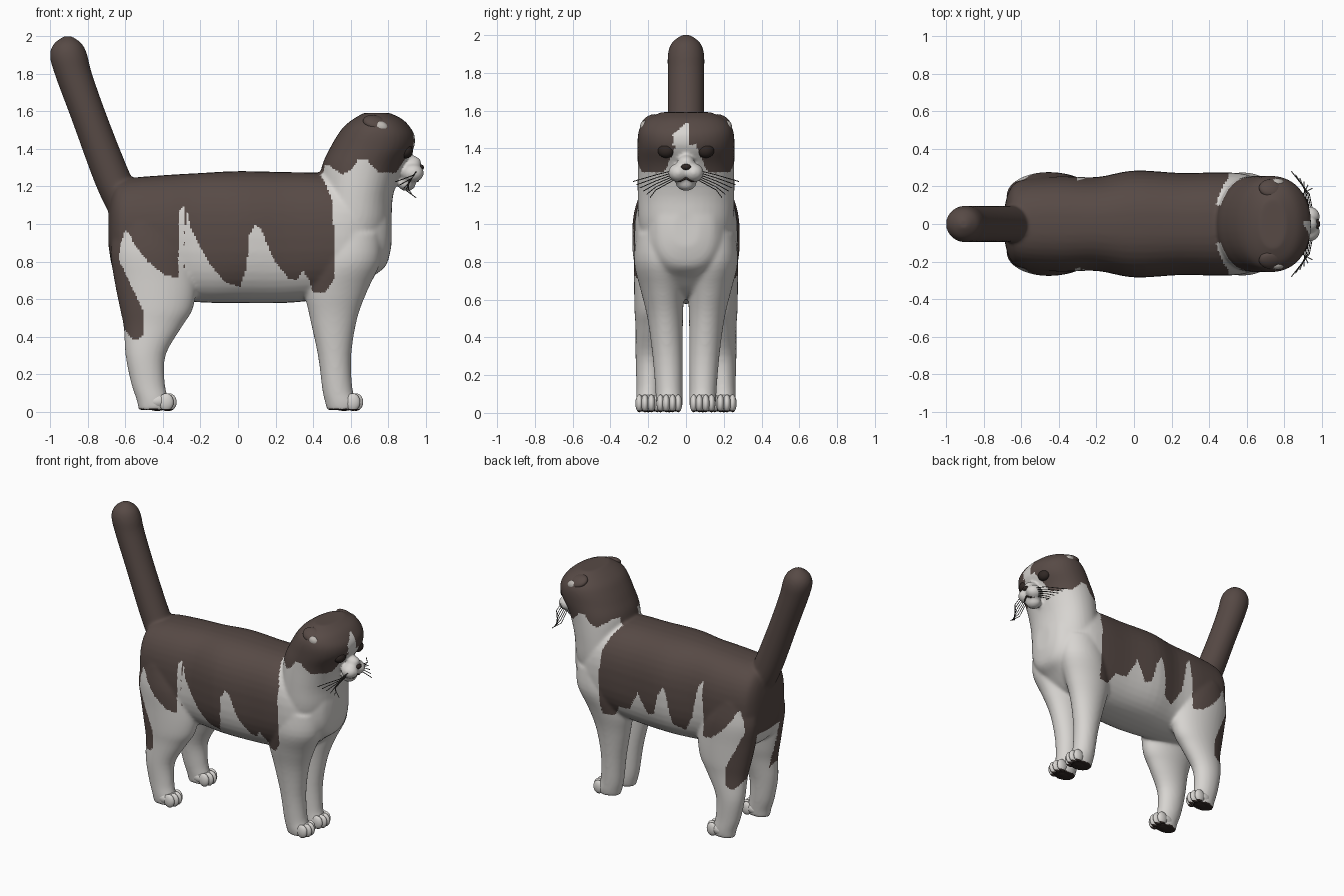
import bpy, bmesh, math
from mathutils import Matrix, Vector, Euler

if "Cube" in bpy.data.objects:
    bpy.data.objects.remove(bpy.data.objects["Cube"])


def material(name, rgb):
    m = bpy.data.materials.new(name)
    m.diffuse_color = (*rgb, 1)
    m.use_nodes = True
    m.node_tree.nodes["Principled BSDF"].inputs["Base Color"].default_value = m.diffuse_color
    return m


BROWN = material("brown fur", (0.095, 0.068, 0.060))
WHITE = material("white fur", (0.68, 0.66, 0.635))
DARK = material("dark brown", (0.030, 0.021, 0.018))
WHISKER = material("whisker grey", (0.06, 0.055, 0.05))
EAR = material("ear lining", (0.50, 0.47, 0.44))


def catmull(rows, n=4):
    """Resample the section rows smoothly."""
    out = []
    for i in range(len(rows) - 1):
        a, b, c, d = (rows[min(max(j, 0), len(rows) - 1)] for j in range(i - 1, i + 3))
        for k in range(n):
            t = k / n
            out.append([0.5 * (2 * q + (r - p) * t + (2 * p - 5 * q + 4 * r - s) * t * t
                               + (3 * q - p - 3 * r + s) * t ** 3)
                        for p, q, r, s in zip(a, b, c, d)])
    return out + [rows[-1]]


def loft(bm, rows, axis="z", power=2.0, mirror=1, seg=40):
    """Rows: position on axis, centre and radius (x or z), centre and radius in y."""
    rings = []
    for t, c, r, cy, ry in catmull(rows):
        ring = []
        for k in range(seg):
            a = 2 * math.pi * k / seg
            u, v = math.cos(a), math.sin(a)
            u = math.copysign(abs(u) ** (2 / power), u) * r + c
            v = (math.copysign(abs(v) ** (2 / power), v) * ry + cy) * mirror
            ring.append(bm.verts.new((u, v, t) if axis == "z" else (t, v, u)))
        rings.append(ring)
    for p, q in zip(rings, rings[1:]):
        for k in range(seg):
            bm.faces.new((p[k], p[(k + 1) % seg], q[(k + 1) % seg], q[k]))
    bm.faces.new(rings[0][::-1])
    bm.faces.new(rings[-1])


def ball(bm, centre, radii, rot=(0, 0, 0)):
    mat = (Matrix.Translation(centre) @ Euler(rot).to_matrix().to_4x4()
           @ Matrix.Diagonal((*radii, 1)))
    bmesh.ops.create_uvsphere(bm, u_segments=24, v_segments=14, radius=1, matrix=mat)


def finish(bm, name, mats):
    bmesh.ops.recalc_face_normals(bm, faces=bm.faces)
    me = bpy.data.meshes.new(name)
    bm.to_mesh(me)
    bm.free()
    ob = bpy.data.objects.new(name, me)
    bpy.context.collection.objects.link(ob)
    for m in mats:
        me.materials.append(m)
    for p in me.polygons:
        p.use_smooth = True
    return ob


def lerp(table, x):
    if x <= table[0][0]:
        return table[0][1]
    for (a, p), (b, q) in zip(table, table[1:]):
        if x <= b:
            return p + (q - p) * (x - a) / (b - a)
    return table[-1][1]


# Body, neck with head, tail and legs, fused into one skin
bm = bmesh.new()
loft(bm, [(-.69, .98, .10, 0, .09), (-.665, .97, .22, 0, .18), (-.6, .945, .295, 0, .235),
          (-.4, .93, .33, 0, .255), (-.2, .927, .345, 0, .25), (0, .93, .352, 0, .285),
          (.25, .928, .349, 0, .272), (.45, .935, .337, 0, .275), (.6, .935, .31, 0, .265),
          (.72, .96, .24, 0, .21), (.79, .97, .19, 0, .15), (.818, .97, .09, 0, .07)],
     axis="x", power=2.5)
loft(bm, [(.85, .6, .17, 0, .22), (1.0, .615, .2, 0, .25), (1.15, .63, .197, 0, .256),
          (1.3, .66, .215, 0, .256), (1.4, .712, .224, 0, .257), (1.47, .735, .207, 0, .255),
          (1.52, .74, .175, 0, .24), (1.56, .745, .13, 0, .2), (1.592, .74, .07, 0, .13)],
     power=2.15)
loft(bm, [(1.0, -.55, .1, 0, .1), (1.1, -.6, .11, 0, .1), (1.25, -.672, .104, 0, .097),
          (1.55, -.787, .098, 0, .096), (1.8, -.878, .1, 0, .097), (1.9, -.903, .1, 0, .096),
          (1.96, -.907, .076, 0, .075), (2.0, -.907, .025, 0, .025)])
ball(bm, (.90, 0, 1.215), (.05, .055, .04))
ball(bm, (.925, 0, 1.325), (.055, .045, .04))
for s in (1, -1):
    ball(bm, (.932, s * .04, 1.272), (.06, .055, .05))
    loft(bm, [(1.0, -.5, .16, .13, .12), (.85, -.465, .215, .15, .125),
              (.7, -.44, .22, .155, .12), (.55, -.435, .195, .165, .108),
              (.45, -.455, .155, .175, .092), (.3, -.493, .107, .19, .077),
              (.15, -.48, .09, .195, .068), (.06, -.455, .085, .2, .064),
              (.008, -.45, .08, .2, .058)], mirror=s)
    loft(bm, [(.95, .6, .16, .14, .12), (.8, .575, .185, .14, .135),
              (.65, .525, .168, .125, .115), (.5, .51, .127, .11, .094),
              (.3, .515, .089, .097, .08), (.12, .53, .081, .09, .072),
              (.05, .55, .086, .088, .07), (.008, .555, .08, .088, .062)], mirror=s)
body = finish(bm, "cat_body", [])
rem = body.modifiers.new("fuse", "REMESH")
rem.mode, rem.voxel_size = "VOXEL", 0.01
smo = body.modifiers.new("soften", "SMOOTH")
smo.factor, smo.iterations = 0.5, 10
deps = bpy.context.evaluated_depsgraph_get()
mesh = bpy.data.meshes.new_from_object(body.evaluated_get(deps))
body.modifiers.clear()
body.data = mesh
mesh.materials.clear()
for m in (WHITE, BROWN, DARK):
    mesh.materials.append(m)

# Lower edge of the brown saddle on each flank, and of the brown cap on the head
REAR = [(-.7, .74), (-.645, .78), (-.625, .89), (-.605, .965), (-.58, .95), (-.55, .89),
        (-.48, .80), (-.39, .725), (-.32, .715)]
NEAR = REAR + [(-.287, .76), (-.285, .9), (-.315, 1.07), (-.29, 1.09), (-.275, 1.08),
               (-.25, .97), (-.16, .8), (-.07, .69), (.01, .665), (.045, .76), (.06, .94),
               (.09, 1.0), (.125, .97), (.19, .81), (.27, .71), (.315, .7), (.345, .755),
               (.38, .7), (.4, .635), (.46, .63), (.51, .7)]
NEAR = sorted(NEAR)
FAR = REAR + [(-.315, .9), (-.3, 1.1), (-.27, 1.06), (-.22, .82), (-.15, .7), (-.07, .73),
              (-.035, .95), (-.01, 1.0), (.03, .93), (.07, .78), (.12, .76), (.17, .85),
              (.2, .9), (.23, .84), (.28, .75), (.37, .74), (.42, .66), (.5, .65)]
FRONT = [(.7, .51), (.92, .515), (1.13, .50), (1.22, .465), (1.29, .42)]
CAP = [(.4, 1.33), (.49, 1.31), (.555, 1.265), (.605, 1.29), (.645, 1.35), (.69, 1.34),
       (.75, 1.275), (.83, 1.27), (.9, 1.3)]


def is_brown(x, y, z):
    if x > .42 and z > lerp(CAP, x):
        if x < .8:
            return True
        if z > 1.42:
            return not -.07 * min(1, (1.535 - z) / .06) < y < .012 or z > 1.535
        return abs(y) > .05 + .45 * (1.42 - z)
    if z > 1.22 and x < .55 and abs(y) < .1:
        return True
    if x < lerp(FRONT, z) and z > lerp(NEAR if y < 0 else FAR, x):
        return True
    # patch down the back of each thigh
    return (abs(y) > .13 and z < .82 and x < min(-.5, -.63 + .47 * (.8 - z))
            and z > .385 + ((x + .545) / .05) ** 2 * .04)


for p in mesh.polygons:
    p.use_smooth = True
    if p.center.z < .02 and p.normal.z < -.6:
        p.material_index = 2
    else:
        p.material_index = int(is_brown(*p.center))

# Paws with four toes each, dark pads underneath
for leg, px, py in (("front", .6, .088), ("hind", -.395, .2)):
    bm = bmesh.new()
    for s in (1, -1):
        ball(bm, (px - .035, s * py, .055), (.08, .066, .052))
        for k, off in enumerate((-.047, -.017, .017, .047)):
            ball(bm, (px + (.028 if k in (1, 2) else .012), s * py + off, .05),
                 (.04, .021, .047))
    toes = finish(bm, leg + "_paws", [WHITE, DARK])
    for p in toes.data.polygons:
        p.material_index = int(p.center.z < .016 and p.normal.z < -.5)

# Folded ears: brown flap over a pale lining
flap, lining, eyes = bmesh.new(), bmesh.new(), bmesh.new()
for s in (1, -1):
    ball(flap, (.735, s * .19, 1.54), (.07, .055, .03), (s * -.55, .25, 0))
    ball(lining, (.762, s * .212, 1.512), (.042, .03, .036), (s * -.4, .3, 0))
    ball(eyes, (.896, s * .105, 1.388), (.036, .045, .038), (0, 0, s * .25))
finish(flap, "ears", [BROWN])
finish(lining, "ear_linings", [EAR])
finish(eyes, "eyes", [DARK])

# Nose
bm = bmesh.new()
ball(bm, (.974, 0, 1.302), (.018, .026, .016))
finish(bm, "nose", [DARK])


def strands(name, paths, radius, mat):
    cu = bpy.data.curves.new(name, "CURVE")
    cu.dimensions = "3D"
    cu.bevel_depth, cu.bevel_resolution = radius, 1
    for path in paths:
        sp = cu.splines.new("POLY")
        sp.points.add(len(path) - 1)
        for pt, co in zip(sp.points, path):
            pt.co = (*co, 1)
    cu.materials.append(mat)
    bpy.context.collection.objects.link(bpy.data.objects.new(name, cu))


# Mouth line and whiskers
strands("mouth", [[(.935, -.055, 1.228), (.957, -.03, 1.228), (.966, 0, 1.243),
                   (.957, .03, 1.228), (.935, .055, 1.228)]], .006, DARK)
paths = []
for s in (1, -1):
    for k in range(6):
        x, z = .955 - .008 * k, 1.285 - .01 * k
        tip = (.84 + .022 * k, s * (.28 - .018 * k), 1.225 - .017 * k)
        mid = (x - .02, s * .16, z - .025 - .006 * k)
        paths.append([(x, s * .06, z), mid, tip])
strands("whiskers", paths, .0025, WHISKER)
